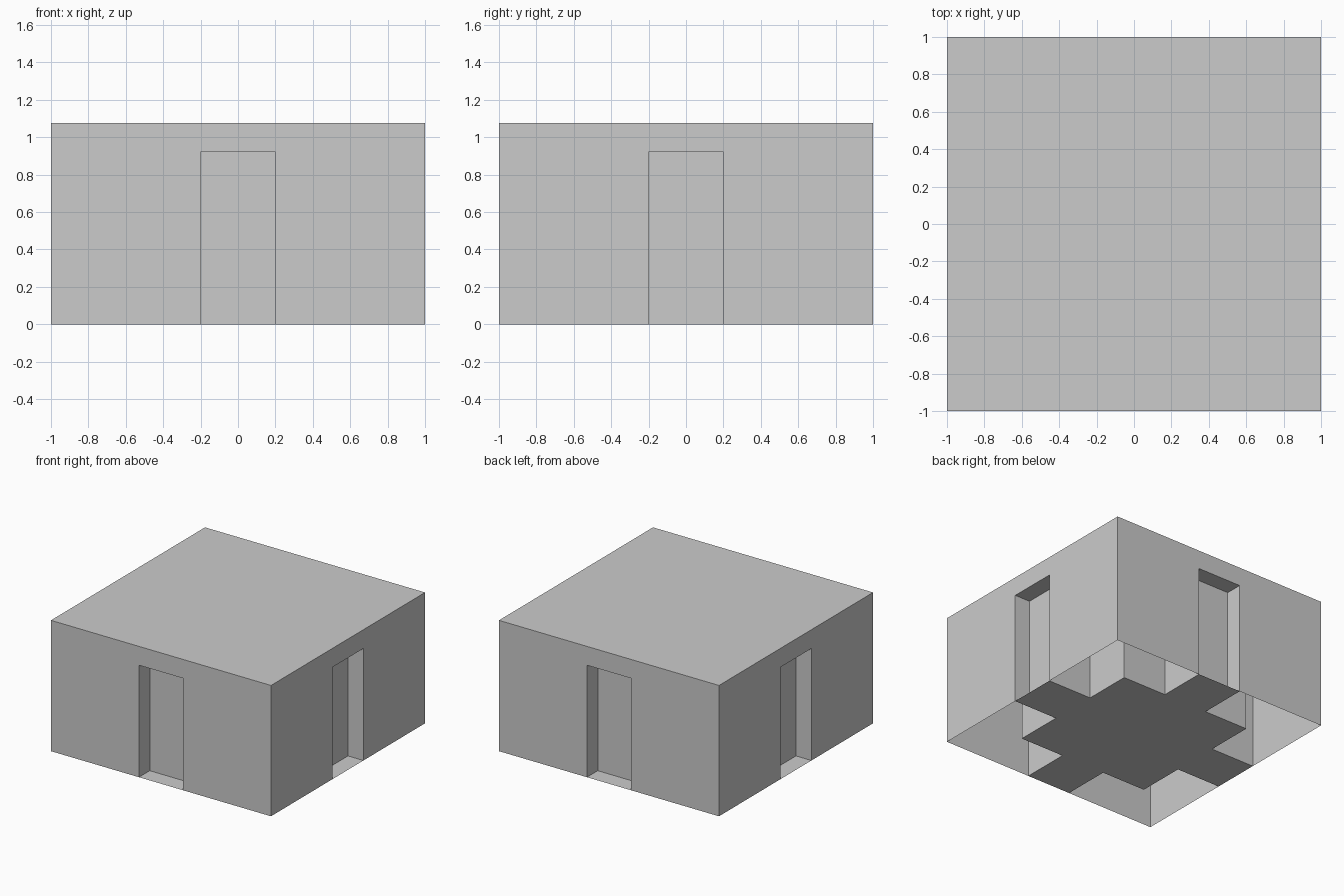
import bpy
import bmesh
from mathutils import Matrix
from math import pi

if "Cube" in bpy.data.objects:
    bpy.data.objects.remove(bpy.data.objects["Cube"])

HEIGHT = 1.075          # outer height
ROOM = 0.6              # half width of the inner room
CEILING = 1.0           # inner room height
DOOR_W, DOOR_H = 0.2, 0.92   # half width and height of the doorways
DOOR_OUT, DOOR_IN = 0.86, 0.74  # faces of the door panel


def build(name, faces, turns=1):
    """Make an object from polygons, repeated by quarter turns around z."""
    bm = bmesh.new()
    for i in range(turns):
        rot = Matrix.Rotation(i * pi / 2, 3, 'Z')
        for pts in faces:
            verts = [bm.verts.new(p) for p in pts]
            for v in verts:
                v.co = rot @ v.co
            bm.faces.new(verts)
    bmesh.ops.remove_doubles(bm, verts=bm.verts[:], dist=1e-4)
    mesh = bpy.data.meshes.new(name)
    bm.to_mesh(mesh)
    bm.free()
    obj = bpy.data.objects.new(name, mesh)
    bpy.context.collection.objects.link(obj)
    return obj


def wall(half, y, h):
    """Front-facing wall sheet with a doorway notch."""
    w, d = DOOR_W, DOOR_H
    outline = [(-half, 0), (-w, 0), (-w, d), (w, d), (w, 0), (half, 0), (half, h), (-half, h)]
    return [(x, y, z) for x, z in outline]


def level(x, y0, y1, z):
    """Upward-facing rectangle."""
    return [(-x, y0, z), (x, y0, z), (x, y1, z), (-x, y1, z)]


def upright(y, x=DOOR_W, h=DOOR_H):
    """Front-facing rectangle."""
    return [(-x, y, 0), (x, y, 0), (x, y, h), (-x, y, h)]


def jamb(x):
    """Side of a doorway passage, facing +x."""
    return [(x, -1, 0), (x, -ROOM, 0), (x, -ROOM, DOOR_H), (x, -1, DOOR_H)]


# Outer shell, open underneath at the corners
build("outer_walls", [wall(1, -1, HEIGHT)], 4)
build("roof", [level(1, -1, 1, HEIGHT)])

# Inner room with its floor and ceiling
build("room_walls", [wall(ROOM, -ROOM, CEILING)[::-1]], 4)
build("room_floor", [level(ROOM, -ROOM, ROOM, 0)])
build("room_ceiling", [level(ROOM, -ROOM, ROOM, CEILING)[::-1]])

# Passages joining the room to the outer walls
build("doorways", [
    jamb(-DOOR_W),
    jamb(DOOR_W)[::-1],
    level(DOOR_W, -1, -ROOM, 0),
    level(DOOR_W, -1, -ROOM, DOOR_H)[::-1],
], 4)

# Door panels set back inside each passage
build("doors", [upright(-DOOR_OUT), upright(-DOOR_IN)[::-1]], 4)
